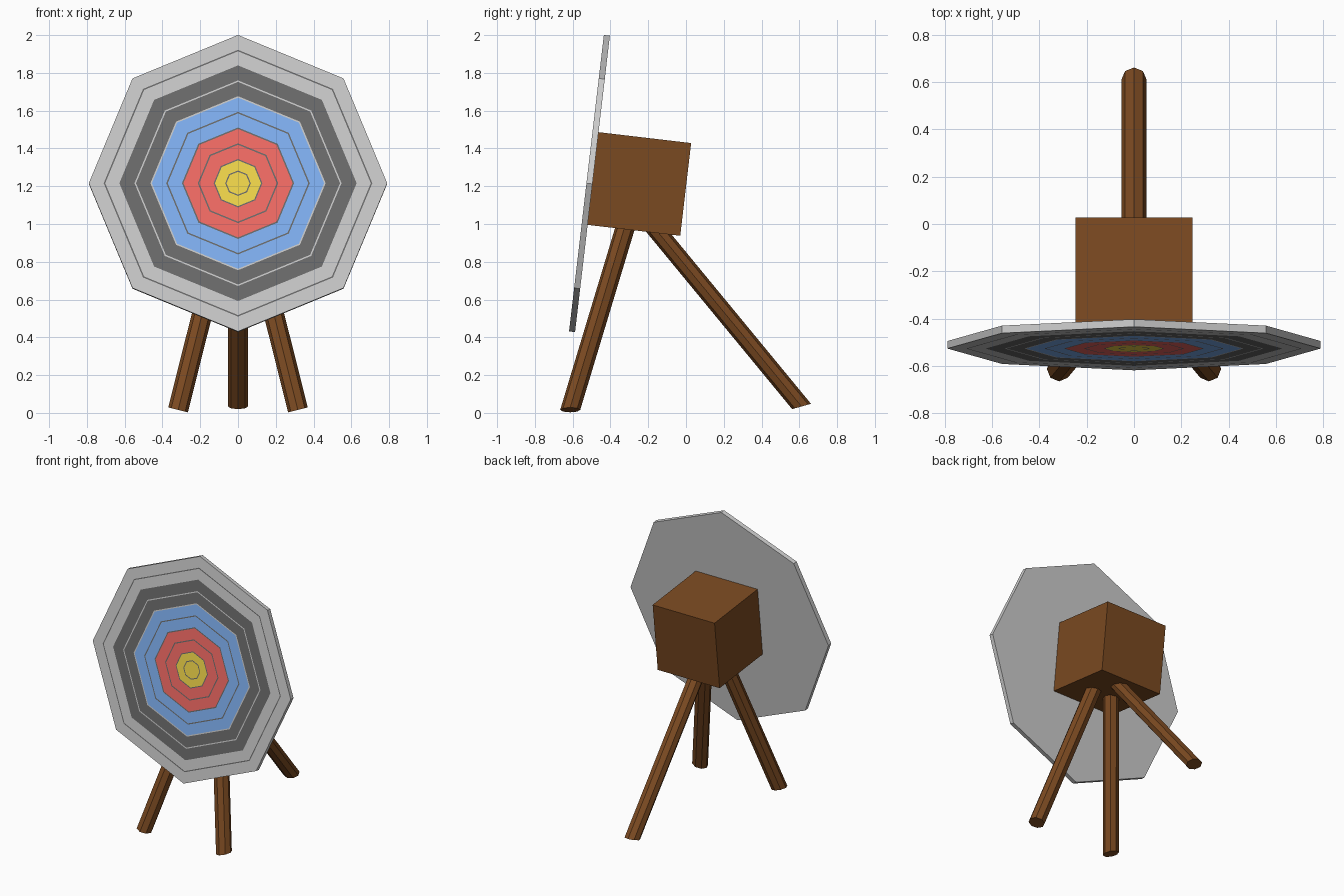
import bpy, bmesh, math
from mathutils import Matrix, Vector

if "Cube" in bpy.data.objects:
    bpy.data.objects.remove(bpy.data.objects["Cube"])

TILT = math.radians(-6.7)
COLORS = {
    "wood": (0.195, 0.067, 0.015), "white": (0.69, 0.69, 0.69),
    "dark": (0.15, 0.15, 0.15), "blue": (0.22, 0.45, 0.91),
    "red": (0.91, 0.15, 0.13), "yellow": (0.90, 0.69, 0.07),
}
MATS = {}
for name, rgb in COLORS.items():
    MATS[name] = bpy.data.materials.new(name)
    MATS[name].diffuse_color = (*rgb, 1)


def finish(name, bm, mats, matrix=Matrix()):
    bmesh.ops.recalc_face_normals(bm, faces=bm.faces[:])
    mesh = bpy.data.meshes.new(name)
    bm.to_mesh(mesh)
    bm.free()
    for m in mats:
        mesh.materials.append(MATS[m])
    obj = bpy.data.objects.new(name, mesh)
    obj.matrix_world = matrix
    bpy.context.collection.objects.link(obj)
    return obj


def ring(bm, center, u, v, n=8):
    """Octagon of vertices spanned by the half-axes u and v."""
    c, u, v = Vector(center), Vector(u), Vector(v)
    return [bm.verts.new(c + u * math.cos(a) + v * math.sin(a))
            for a in (2 * math.pi * i / n for i in range(n))]


def bridge(bm, a, b, mat=0):
    for i in range(len(a)):
        j = (i + 1) % len(a)
        bm.faces.new((a[i], a[j], b[j], b[i])).material_index = mat


# Target board: concentric painted octagons, (outer radius, colour) from the rim in
BANDS = [
    (0.79, "white"), (0.711, "dark"), (0.703, "white"), (0.628, "dark"),
    (0.548, "white"), (0.540, "dark"), (0.464, "white"), (0.456, "blue"),
    (0.380, "dark"), (0.372, "blue"), (0.297, "dark"), (0.289, "red"),
    (0.213, "dark"), (0.205, "red"), (0.129, "dark"), (0.122, "yellow"),
    (0.068, "dark"), (0.061, "yellow"),
]
names = list(COLORS)
bm = bmesh.new()
rings = [ring(bm, (0, 0, 0), (r, 0, 0), (0, 0, r)) for r, _ in BANDS]
for k in range(len(BANDS) - 1):
    bridge(bm, rings[k], rings[k + 1], names.index(BANDS[k][1]))
bm.faces.new(rings[-1]).material_index = names.index(BANDS[-1][1])
back = ring(bm, (0, 0.032, 0), (0.79, 0, 0), (0, 0, 0.79))
bridge(bm, rings[0], back, names.index("white"))
bm.faces.new(back).material_index = names.index("white")
finish("target_board", bm, names,
       Matrix.Translation((0, -0.527, 1.216)) @ Matrix.Rotation(TILT, 4, "X"))

# Wooden block behind the board
bm = bmesh.new()
bmesh.ops.create_cube(bm, size=0.494)
finish("support_block", bm, ["wood"],
       Matrix.Translation((0, -0.247, 1.212)) @ Matrix.Rotation(TILT, 4, "X"))


# Tripod legs: octagonal bars running up into the block
def leg(name, foot, top, u, v):
    bm = bmesh.new()
    a, b = ring(bm, foot, u, v), ring(bm, top, u, v)
    bridge(bm, a, b)
    bm.faces.new(a)
    bm.faces.new(b)
    finish(name, bm, ["wood"])


for side, s in (("left", -1), ("right", 1)):
    leg(f"front_leg_{side}", (s * 0.317, -0.613, 0.016), (s * 0.058, -0.301, 1.05),
        (0.052, 0, s * 0.013), (0, 0.053, 0))
leg("rear_leg", (0, 0.612, 0.034), (0, -0.225, 1.05), (0.053, 0, 0), (0, 0.05, 0.014))

for m in bpy.data.materials:
    if m.users and not m.is_grease_pencil:
        m.use_nodes = True
        m.node_tree.nodes["Principled BSDF"].inputs["Base Color"].default_value = m.diffuse_color
